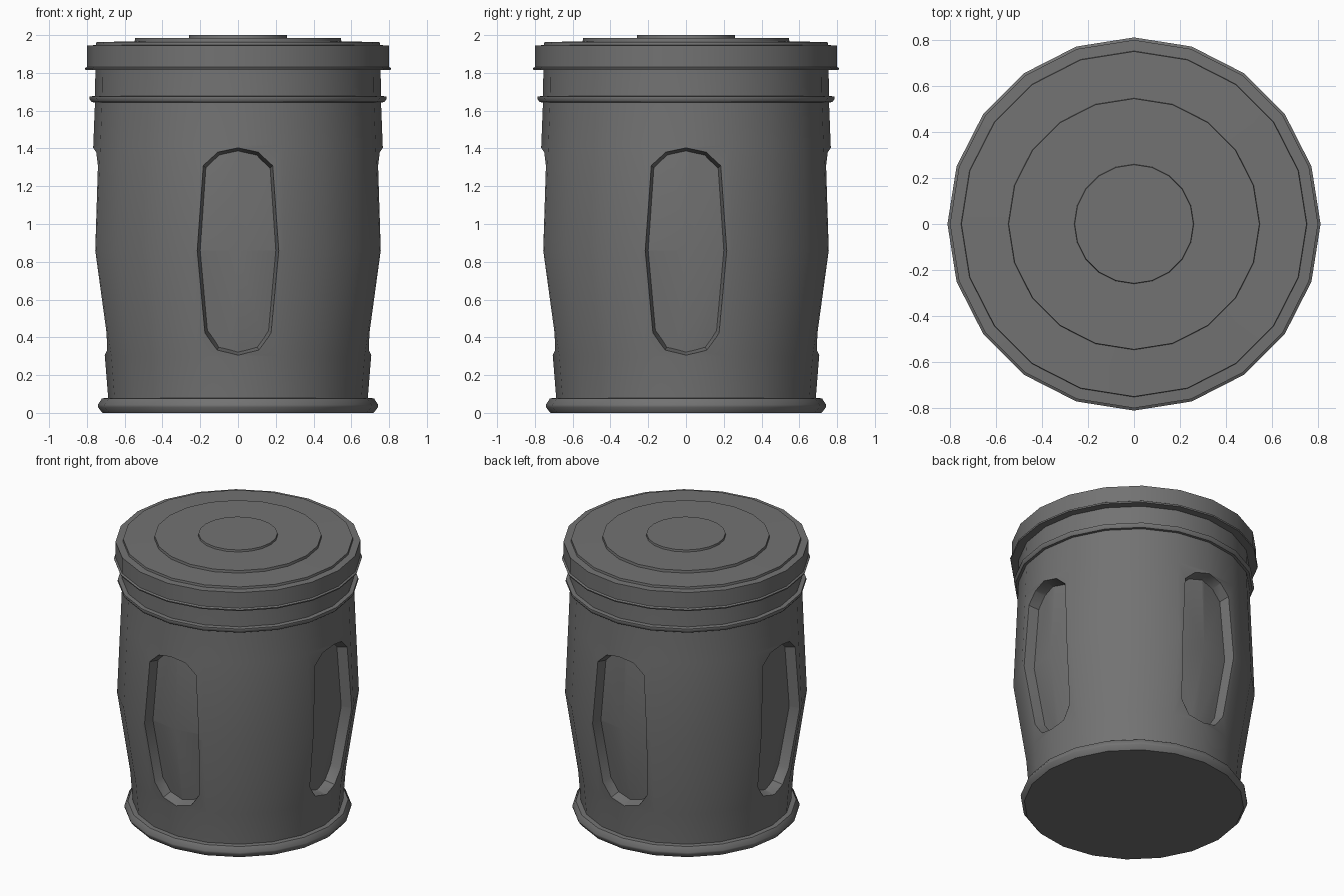
import bpy, bmesh
from math import sin, cos, pi

if "Cube" in bpy.data.objects:
    bpy.data.objects.remove(bpy.data.objects["Cube"])

SIDES = 20

dark = bpy.data.materials.new("dark_grey")
dark.diffuse_color = (0.17, 0.17, 0.17, 1)
dark.use_nodes = True
dark.node_tree.nodes["Principled BSDF"].inputs["Base Color"].default_value = dark.diffuse_color


def make_object(name, bm):
    bmesh.ops.recalc_face_normals(bm, faces=bm.faces)
    mesh = bpy.data.meshes.new(name)
    bm.to_mesh(mesh)
    bm.free()
    mesh.materials.append(dark)
    ob = bpy.data.objects.new(name, mesh)
    bpy.context.collection.objects.link(ob)
    return ob


def bridge_loops(bm, loops):
    for a, b in zip(loops, loops[1:]):
        n = len(a)
        for i in range(n):
            j = (i + 1) % n
            bm.faces.new((a[i], a[j], b[j], b[i]))
    bm.faces.new(loops[0])
    bm.faces.new(loops[-1])


def lathe(name, profile):
    """Closed solid from (radius, z) points."""
    bm = bmesh.new()
    bridge_loops(bm, [[bm.verts.new((r * cos(2 * pi * i / SIDES), r * sin(2 * pi * i / SIDES), z))
                       for i in range(SIDES)] for r, z in profile])
    return make_object(name, bm)


def subtract(ob, cutter):
    mod = ob.modifiers.new("cut", 'BOOLEAN')
    mod.operation = 'DIFFERENCE'
    mod.solver = 'EXACT'
    mod.object = cutter
    bpy.context.view_layer.objects.active = ob
    bpy.ops.object.modifier_apply(modifier=mod.name)
    bpy.data.objects.remove(cutter)


def smooth(ob, degrees):
    bpy.ops.object.select_all(action='DESELECT')
    ob.select_set(True)
    bpy.context.view_layer.objects.active = ob
    bpy.ops.object.shade_smooth_by_angle(angle=degrees * pi / 180)


# Barrel body
wall = [(0.685, 0.05), (0.705, 0.30), (0.79, 0.86), (0.766, 1.42), (0.757, 1.65), (0.755, 1.84)]
body = lathe("body", wall)

# Four tapered panel cutters, stopped by a core that follows the wall
half = [(0.0, 1.405), (0.11, 1.385), (0.19, 1.315), (0.22, 0.86), (0.19, 0.41), (0.12, 0.315), (0.0, 0.29)]
outline = half + [(-x, z) for x, z in reversed(half[1:-1])]
bm = bmesh.new()
for k in range(4):
    c, s = cos(k * pi / 2), sin(k * pi / 2)
    loops = []
    for depth, inset in ((0.90, 0.0), (0.765, 0.002), (0.50, 0.06)):
        loop = []
        for x, z in outline:
            u = x * (1 - inset / 0.22)
            w = 0.855 + (z - 0.855) * (1 - inset / 0.55)
            loop.append(bm.verts.new((u * c + depth * s, u * s - depth * c, w)))
        loops.append(loop)
    bridge_loops(bm, loops)
panels = make_object("panel_cutter", bm)
subtract(panels, lathe("panel_core", [(r - 0.075, z) for r, z in wall]))
subtract(body, panels)

# Foot ring, upper band and stepped lid
foot = lathe("foot_ring", [(0.718, 0.0), (0.741, 0.03), (0.742, 0.043), (0.72, 0.077), (0.67, 0.08)])
band = lathe("upper_band", [(0.74, 1.643), (0.775, 1.645), (0.787, 1.662), (0.785, 1.675), (0.74, 1.68)])
lid = lathe("lid", [(0.74, 1.815), (0.808, 1.815), (0.811, 1.825), (0.80, 1.832), (0.80, 1.945),
                    (0.752, 1.947), (0.75, 1.963), (0.547, 1.967), (0.545, 1.985),
                    (0.26, 1.986), (0.258, 2.0)])
smooth(body, 38)
smooth(foot, 45)
smooth(band, 45)
smooth(lid, 30)
